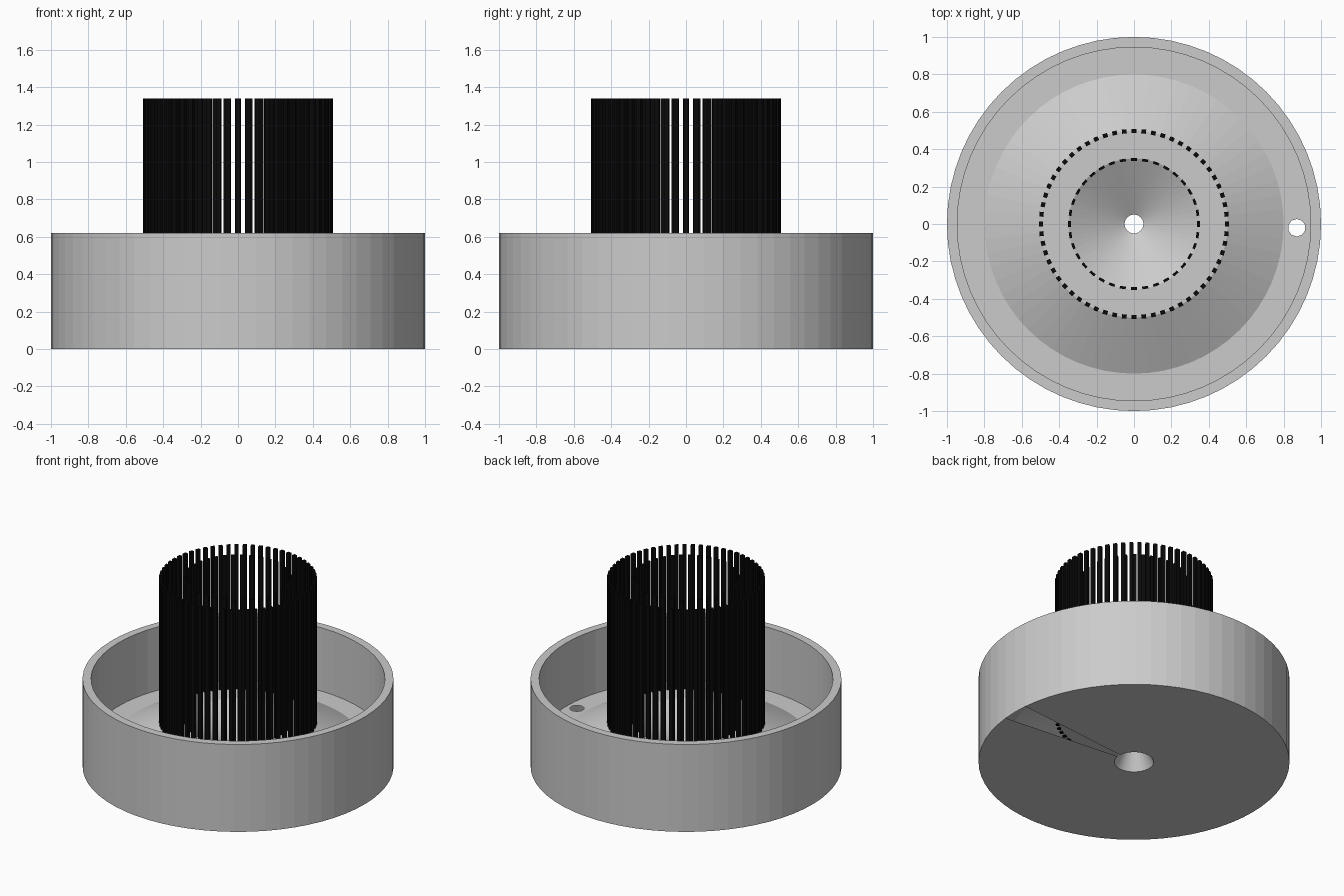
import bpy, bmesh, math
from mathutils import Matrix, Vector

if "Cube" in bpy.data.objects:
    bpy.data.objects.remove(bpy.data.objects["Cube"])


def material(name, rgb):
    m = bpy.data.materials.new(name)
    m.diffuse_color = (*rgb, 1)
    m.use_nodes = True
    m.node_tree.nodes["Principled BSDF"].inputs["Base Color"].default_value = m.diffuse_color
    return m


def make_object(name, bm, mat):
    me = bpy.data.meshes.new(name)
    bm.to_mesh(me)
    bm.free()
    me.materials.append(mat)
    ob = bpy.data.objects.new(name, me)
    bpy.context.collection.objects.link(ob)
    return ob


grey = material("light grey", (0.6, 0.6, 0.6))
black = material("black", (0.003, 0.003, 0.003))

FLOOR, RING, TOP = 0.17, 0.32, 1.34

# Round hollow basin: closed lathe profile (radius, height)
profile = [(0.127, 0), (1, 0), (1, 0.62), (0.945, 0.62), (0.945, FLOOR),
           (0.8, FLOOR), (0.5, RING), (0.35, RING), (0.05, 0.15)]
SEG = 64
bm = bmesh.new()
rings = [[bm.verts.new((r * math.cos(2 * math.pi * j / SEG),
                        r * math.sin(2 * math.pi * j / SEG), z))
          for j in range(SEG)] for r, z in profile]
patch = []
for i in range(len(profile)):
    a, b = rings[i], rings[(i + 1) % len(profile)]
    for j in range(SEG):
        k = (j + 1) % SEG
        if i == 0 and j in (SEG - 1, 0):      # open wedge in the underside
            continue
        f = bm.faces.new((a[j], a[k], b[k], b[j]))
        if i == 4 and j in (SEG - 2, SEG - 1, 0, 1):
            patch.append(f)

# Drain hole cut in the flat floor band
border = [e for e in {e for f in patch for e in f.edges}
          if sum(f in patch for f in e.link_faces) == 1]
bmesh.ops.delete(bm, geom=patch, context='FACES')
hole = [bm.verts.new((0.87 + 0.047 * math.cos(math.pi * (k + .5) / 5),
                      -0.02 + 0.047 * math.sin(math.pi * (k + .5) / 5), FLOOR))
        for k in range(10)]
border += [bm.edges.new((hole[k], hole[(k + 1) % 10])) for k in range(10)]
res = bmesh.ops.triangle_fill(bm, edges=border, use_beauty=True,
                              normal=Vector((0, 0, 1)))
for f in res["geom"]:
    if isinstance(f, bmesh.types.BMFace):
        f.normal_update()
        if f.normal.z < 0:
            f.normal_flip()
make_object("basin", bm, grey)


# Rings of upright bars
def bar_ring(name, radius, count, depth, width):
    bm = bmesh.new()
    z0 = RING - 0.006
    for k in range(count):
        m = (Matrix.Rotation(2 * math.pi * k / count, 4, 'Z')
             @ Matrix.Translation((radius, 0, (z0 + TOP) / 2))
             @ Matrix.Diagonal((depth, width, TOP - z0, 1)))
        bmesh.ops.create_cube(bm, size=1, matrix=m)
    make_object(name, bm, black)


bar_ring("outer_bars", 0.497, 60, 0.022, 0.025)
bar_ring("inner_bars", 0.345, 36, 0.014, 0.032)
